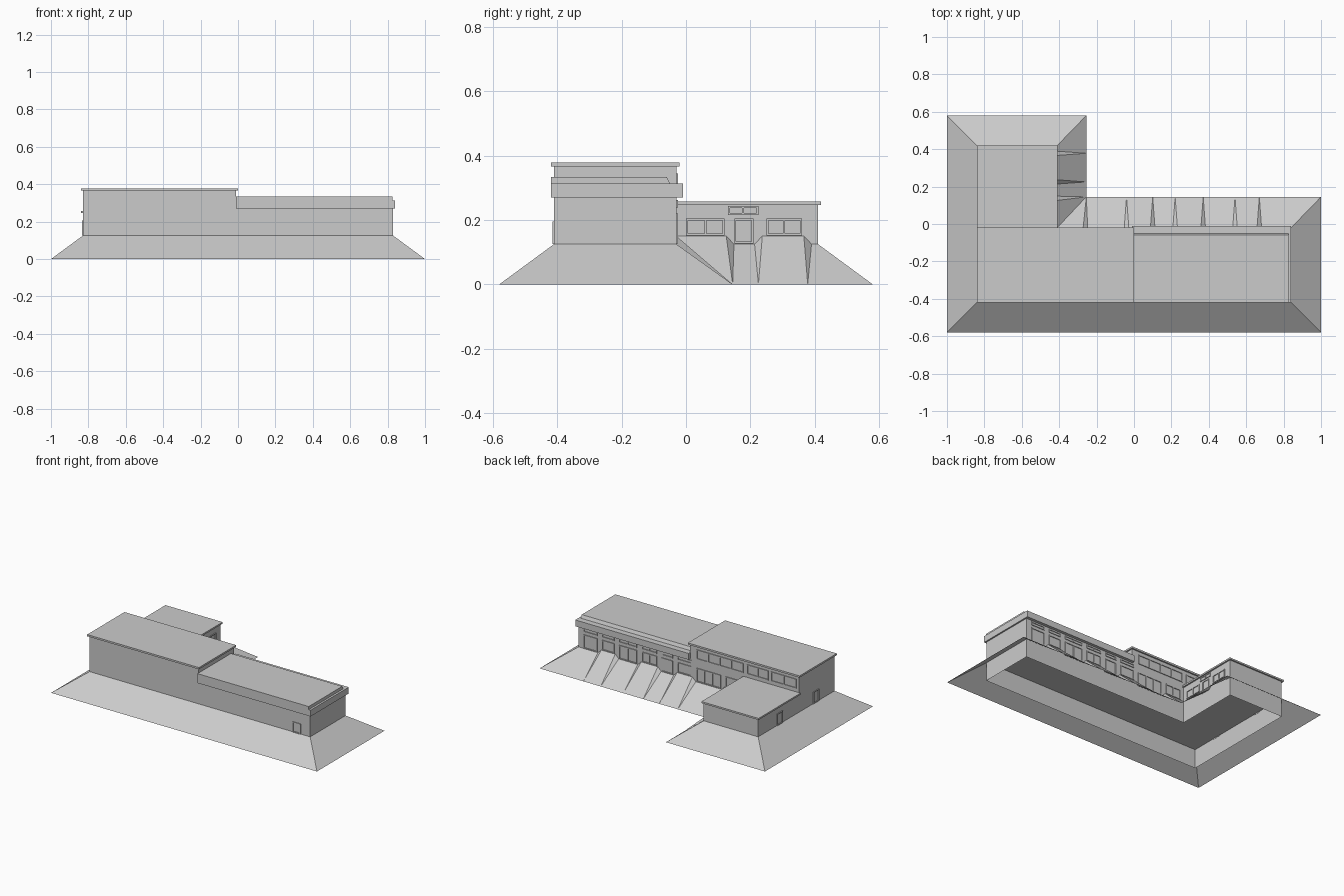
import bpy, bmesh

if "Cube" in bpy.data.objects:
    bpy.data.objects.remove(bpy.data.objects["Cube"])

mat = bpy.data.materials.new("plain grey")
mat.diffuse_color = (0.6, 0.6, 0.6, 1)
mat.use_nodes = True
mat.node_tree.nodes["Principled BSDF"].inputs["Base Color"].default_value = mat.diffuse_color


def finish(name, bm):
    me = bpy.data.meshes.new(name)
    bm.to_mesh(me)
    bm.free()
    me.materials.append(mat)
    ob = bpy.data.objects.new(name, me)
    bpy.context.collection.objects.link(ob)
    return ob


def add_box(bm, x, y, z):
    v = [bm.verts.new((a, b, c)) for c in z for b in y for a in x]
    for f in ((0, 2, 3, 1), (4, 5, 7, 6), (0, 1, 5, 4), (2, 6, 7, 3), (0, 4, 6, 2), (1, 3, 7, 5)):
        bm.faces.new([v[i] for i in f])


def box(name, x, y, z):
    bm = bmesh.new()
    add_box(bm, x, y, z)
    return finish(name, bm)


def strip(name, pairs):
    """Closed band of faces between (bottom, top) point pairs."""
    bm = bmesh.new()
    for i, (b0, t0) in enumerate(pairs):
        b1, t1 = pairs[(i + 1) % len(pairs)]
        pts = []
        for p in (b0, b1, t1, t0):
            if p not in pts:
                pts.append(p)
        if len(pts) > 2:
            bm.faces.new([bm.verts.new(p) for p in pts])
    bmesh.ops.remove_doubles(bm, verts=bm.verts, dist=1e-5)
    return finish(name, bm)


def frame(name, axis, plane, out, u, z, panes=1):
    """Thin frame with mullions, on the wall at axis = plane, facing out."""
    bm = bmesh.new()
    t, d = 0.006, sorted((plane - 0.002 * out, plane + 0.005 * out))

    def bar(a, b):
        if axis == 'y':
            add_box(bm, a, d, b)
        else:
            add_box(bm, d, a, b)
    for i in range(panes + 1):
        c = u[0] + (u[1] - u[0] - t) * i / panes
        bar((c, c + t), z)
    bar(u, (z[0], z[0] + t))
    bar(u, (z[1] - t, z[1]))
    return finish(name, bm)


LOW, HIGH = 0.125, 0.15
B = -0.03                       # back wall of the long range
flips = [0.67, 0.54, 0.37, 0.22, 0.10, -0.04, -0.26]

# sloping earth bank, its top edge stepping up under the windows
pairs = [((-1, -.58, 0), (-.83, -.41, LOW)), ((1, -.58, 0), (.83, -.41, LOW)),
         ((1, .145, 0), (.83, B, LOW))]
h = [LOW, HIGH]
for i, e in enumerate(flips):
    b = (max(e, -.255), .145, 0)
    pairs += [(b, (e + .013, B, h[i % 2])), (b, (e - .013, B, h[1 - i % 2]))]
pairs.append(((-.255, .145, 0), (-.42, B, HIGH)))
for i, e in enumerate((.137, .225, .378)):
    b = (-.255, max(e, .145), 0)
    pairs += [(b, (-.42, e - .012, h[1 - i % 2])), (b, (-.42, e + .012, h[i % 2]))]
pairs += [((-.255, .58, 0), (-.42, .41, LOW)), ((-1, .58, 0), (-.83, .41, LOW))]
strip("earth_bank", pairs)

# open foundation wall under the floor
plan = [(-.83, -.41), (.83, -.41), (.83, B), (-.42, B), (-.42, .41), (-.83, .41)]
strip("foundation_wall", [((x, y, 0), (x, y, .13)) for x, y in plan])

# three building volumes and their roofs
box("tall_hall", (-.83, -.01), (-.41, B), (.13, .366))
box("tall_hall_roof", (-.84, 0), (-.42, -.02), (.366, .378))
box("rear_wing", (-.83, -.42), (B, .41), (.13, .246))
box("rear_wing_roof", (-.84, -.41), (B, .42), (.246, .257))
box("long_wing", (-.01, .83), (-.41, B), (.13, .275))

# long wing roof with a stepped back edge
prof = [(-.42, .27), (-.01, .27), (-.01, .313), (-.05, .313), (-.06, .334), (-.42, .334)]
bm = bmesh.new()
ends = [[bm.verts.new((x, y, z)) for y, z in prof] for x in (-.012, .826)]
bm.faces.new(ends[0][::-1])
bm.faces.new(ends[1])
for i in range(len(prof)):
    j = (i + 1) % len(prof)
    bm.faces.new((ends[0][i], ends[0][j], ends[1][j], ends[1][i]))
finish("long_wing_roof", bm)
box("long_wing_end_fascia", (.826, .84), (-.42, -.01), (.27, .313))

# windows and doors along the back of the long range
edges = [.81] + flips + [-.41]
for i in range(len(edges) - 1):
    a, b = edges[i + 1] + .018, edges[i] - .018
    high = i % 2 == 1
    n = max(1, round((b - a) / .07))
    frame("back_window" if high else "back_door", 'y', B, 1, (a, b),
          (.152 if high else .127, .22), n)
    if b > 0:
        frame("back_clerestory", 'y', B, 1, (a, b), (.238, .262), n)

# upper windows of the tall hall, above the rear wing roof
for a, b, n in ((-.41, -.06, 4), (-.60, -.44, 2), (-.81, -.62, 2)):
    frame("upper_window", 'y', B, 1, (a, b), (.28, .345), n)

# rear wing courtyard side, outer doors
frame("court_high_window", 'x', -.42, 1, (.13, .225), (.215, .243), 2)
frame("court_door", 'x', -.42, 1, (.15, .21), (.127, .205))
for u in ((.0, .12), (.25, .36)):
    frame("court_window", 'x', -.42, 1, u, (.152, .205), 2)
for y in (.18, -.21):
    frame("side_door", 'x', -.83, -1, (y - .03, y + .03), (.125, .205))
frame("front_door", 'y', -.41, -1, (.70, .76), (.125, .195))
